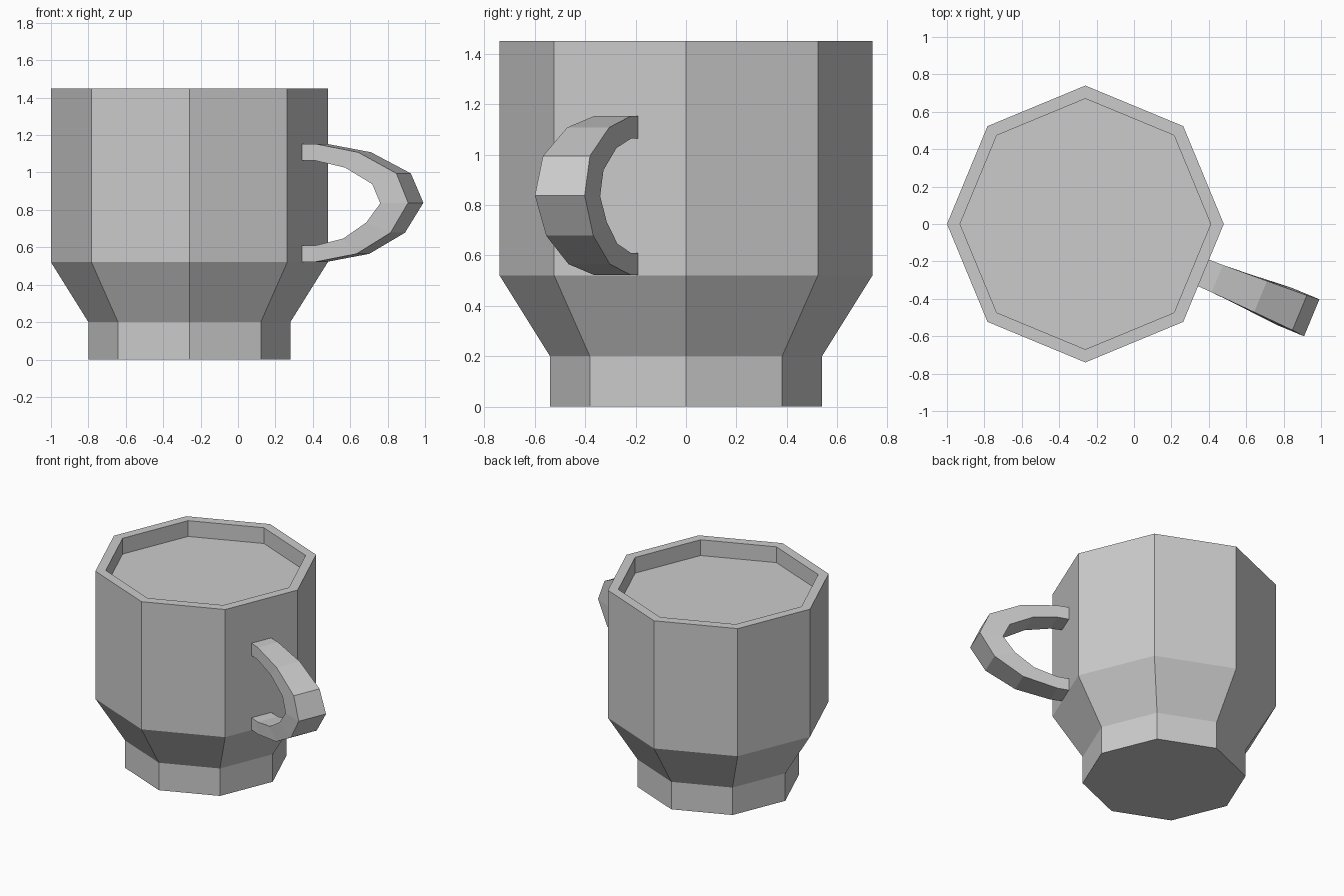
import bpy, bmesh
from math import cos, sin, pi, radians
from mathutils import Matrix

if "Cube" in bpy.data.objects:
    bpy.data.objects.remove(bpy.data.objects["Cube"])

CX = -0.26  # cup axis


def make_object(name, rings, rot=0.0):
    """Skin a list of vertex rings and cap both ends."""
    bm = bmesh.new()
    loops = [[bm.verts.new(p) for p in ring] for ring in rings]
    n = len(loops[0])
    for a, b in zip(loops, loops[1:]):
        for i in range(n):
            j = (i + 1) % n
            bm.faces.new((a[i], a[j], b[j], b[i]))
    bm.faces.new(loops[0][::-1])
    bm.faces.new(loops[-1])
    bmesh.ops.recalc_face_normals(bm, faces=bm.faces)
    bm.transform(Matrix.Rotation(rot, 4, 'Z'))
    me = bpy.data.meshes.new(name)
    bm.to_mesh(me)
    bm.free()
    ob = bpy.data.objects.new(name, me)
    ob.location.x = CX
    bpy.context.collection.objects.link(ob)
    return ob


def octagon(r, z):
    return [(r * cos(i * pi / 4), r * sin(i * pi / 4), z) for i in range(8)]


# Cup: foot, flare, wall, rim and recessed fill surface
cup_profile = [(0.54, 0), (0.54, 0.2), (0.74, 0.52), (0.74, 1.45),
               (0.67, 1.45), (0.67, 1.335)]
make_object("cup", [octagon(r, z) for r, z in cup_profile])

# Handle stations: outer (u, z), inner (u, z), half width
stations = [
    (0.66, 1.153, 0.66, 1.063, 0.076),
    (0.763, 1.153, 0.763, 1.063, 0.079),
    (1.014, 1.108, 0.939, 1.026, 0.090),
    (1.240, 0.995, 1.100, 0.938, 0.101),
    (1.310, 0.838, 1.149, 0.835, 0.107),
    (1.206, 0.678, 1.065, 0.732, 0.101),
    (1.004, 0.565, 0.926, 0.646, 0.089),
    (0.763, 0.522, 0.763, 0.610, 0.079),
    (0.66, 0.522, 0.66, 0.610, 0.076),
]
make_object("handle",
            [[(uo, -w, zo), (uo, w, zo), (ui, w, zi), (ui, -w, zi)]
             for uo, zo, ui, zi, w in stations],
            rot=radians(-22.5))
